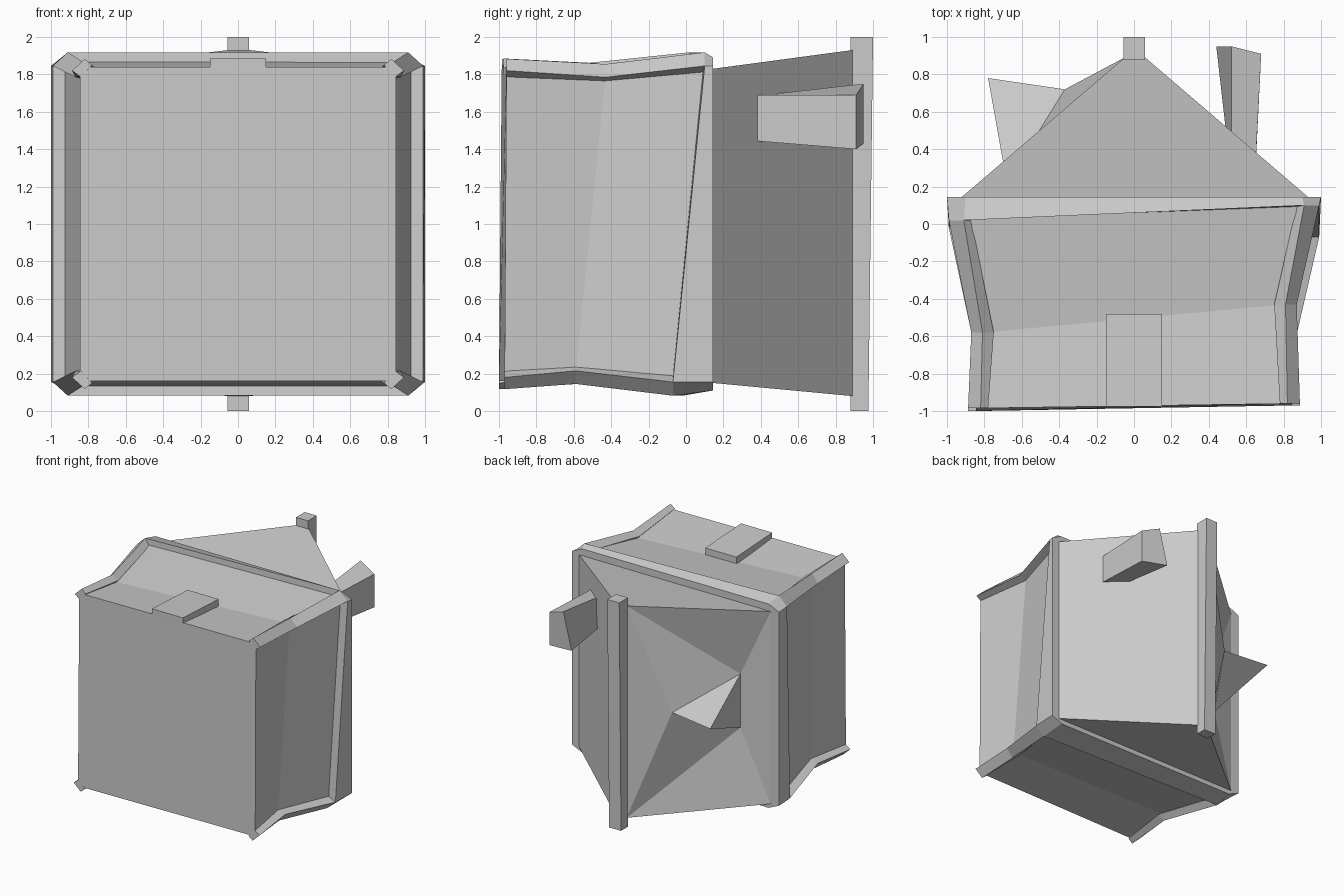
import bpy, bmesh
from mathutils import Vector

if "Cube" in bpy.data.objects:
    bpy.data.objects.remove(bpy.data.objects["Cube"])


def mesh(name, verts, faces):
    me = bpy.data.meshes.new(name)
    bm = bmesh.new()
    vs = [bm.verts.new(v) for v in verts]
    for f in faces:
        bm.faces.new([vs[i] for i in f])
    bmesh.ops.recalc_face_normals(bm, faces=bm.faces[:])
    bm.to_mesh(me)
    bm.free()
    ob = bpy.data.objects.new(name, me)
    bpy.context.collection.objects.link(ob)
    return ob


def loft(name, rings):
    """Closed skin through equal-sized rings, with end caps."""
    n = len(rings[0])
    faces = [tuple(range(n)), tuple(range((len(rings) - 1) * n, len(rings) * n))]
    for r in range(len(rings) - 1):
        for i in range(n):
            j = (i + 1) % n
            faces.append((r * n + i, r * n + j, (r + 1) * n + j, (r + 1) * n + i))
    return mesh(name, [v for ring in rings for v in ring], faces)


# Corners in order around the front; skewed depth of each station per corner
CORNERS = [(-1, -1), (1, -1), (1, 1), (-1, 1)]
NAMES = ["lower_left", "lower_right", "upper_right", "upper_left"]
FRONT = [-1.0, -0.97, -0.96, -0.985]
MID = [-0.58, -0.59, -0.43, -0.58]
REAR = [-0.02, -0.07, 0.10, 0.02]
BACK = [0.145] * 4
STATIONS = [FRONT, MID, REAR]

# Pinched main body: half width and half height at each station
BODY = [(0.845, 0.84), (0.80, 0.80), (0.925, 0.865), (0.925, 0.865)]
loft("body", [[(sx * w, y[i], 1 + sz * h) for i, (sx, sz) in enumerate(CORNERS)]
              for (w, h), y in zip(BODY, STATIONS + [BACK])])

# Corner rails: four-sided section (x, z from centre height) at each station
RAIL = [[(0.887, 0.82), (0.82, 0.883), (0.78, 0.85), (0.84, 0.785)],
        [(0.87, 0.785), (0.81, 0.855), (0.75, 0.82), (0.80, 0.765)],
        [(0.99, 0.845), (0.91, 0.918), (0.87, 0.86), (0.92, 0.81)]]
for i, (sx, sz) in enumerate(CORNERS):
    loft(NAMES[i] + "_rail", [[(sx * x, y[i], 1 + sz * z) for x, z in sec]
                              for sec, y in zip(RAIL, STATIONS)])

# Chamfered rear frame
frame = []
for y, side, top in ((REAR, (0.99, 0.845), (0.91, 0.918)),
                     (BACK, (1.0, 0.845), (0.90, 0.89))):
    ring = []
    for i, (sx, sz) in enumerate(CORNERS):
        pair = [(sx * x, y[i], 1 + sz * z) for x, z in (side, top)]
        ring += pair if sx * sz < 0 else pair[::-1]
    frame.append(ring[:])
# order each corner consistently around the loop
for r, ring in enumerate(frame):
    out = []
    for i, (sx, sz) in enumerate(CORNERS):
        a, b = ring[2 * i:2 * i + 2]
        s, t = (a, b) if abs(a[0]) > abs(b[0]) else (b, a)
        out += [s, t] if i in (0, 2) else [t, s]
    frame[r] = out
loft("rear_frame", frame)

# Wedge behind the frame, left wall folded around the spike base
A, P1, P2 = (-0.37, 0.72, 1.02), (-0.68, 0.22, 1.25), (-0.68, 0.22, 0.78)
wedge = [(-0.92, 0.145, 0.15), (0.93, 0.145, 0.15), (0.93, 0.145, 1.83), (-0.92, 0.145, 1.83),
         (-0.05, 0.89, 0.08), (0.06, 0.89, 0.08), (0.06, 0.89, 1.93), (-0.05, 0.89, 1.93),
         A, P1, P2]
mesh("rear_wedge", wedge, [(0, 1, 2, 3), (0, 1, 5, 4), (3, 2, 6, 7), (1, 2, 6, 5), (4, 5, 6, 7),
                           (3, 7, 9), (7, 8, 9), (7, 4, 8), (4, 10, 8), (4, 0, 10),
                           (0, 3, 9, 10), (8, 9, 10)])

# Spike on the left wall
mesh("left_spike", [A, P1, P2, (-0.78, 0.78, 1.01)],
     [(0, 1, 2), (0, 1, 3), (1, 2, 3), (2, 0, 3)])

# Block sticking out of the right wall
loft("right_block", [[(0.65, 0.32, 1.69), (0.65, 0.30, 1.45), (0.50, 0.42, 1.45), (0.52, 0.42, 1.69)],
                     [(0.68, 0.91, 1.69), (0.68, 0.91, 1.40), (0.44, 0.95, 1.43), (0.52, 0.95, 1.75)]])

# Rear post
loft("rear_post", [[(-0.055, 0.88, z), (0.06, 0.88, z), (0.06, y, z), (-0.055, y, z)]
                   for z, y in ((0, 0.975), (2, 1.0))])

# Thin plate on top near the front
loft("top_plate", [[(x, -0.975, 1.80), (x, -0.48, 1.76), (x, -0.48, 1.86), (x, -0.975, 1.885)]
                   for x in (-0.15, 0.15)])
